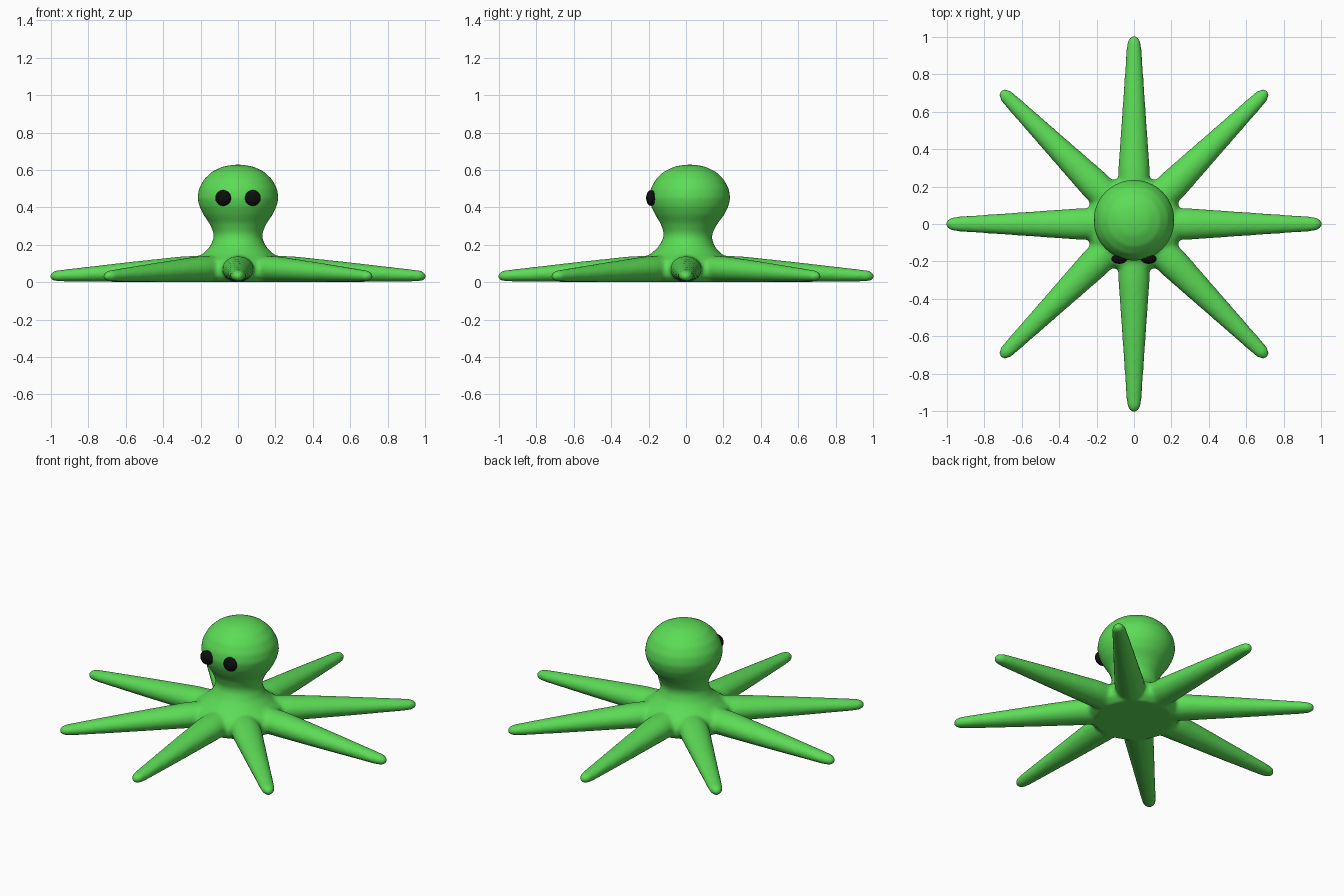
import bpy, bmesh, math
from mathutils import Matrix, Vector

if "Cube" in bpy.data.objects:
    bpy.data.objects.remove(bpy.data.objects["Cube"], do_unlink=True)


def make_material(name, colour):
    mat = bpy.data.materials.new(name)
    mat.use_nodes = True
    mat.diffuse_color = colour
    node = next(n for n in mat.node_tree.nodes if n.type == 'BSDF_PRINCIPLED')
    node.inputs["Base Color"].default_value = colour
    return mat


def make_object(name, bm, mat):
    bmesh.ops.recalc_face_normals(bm, faces=bm.faces)
    for f in bm.faces:
        f.smooth = True
    mesh = bpy.data.meshes.new(name)
    bm.to_mesh(mesh)
    bm.free()
    mesh.materials.append(mat)
    obj = bpy.data.objects.new(name, mesh)
    bpy.context.collection.objects.link(obj)
    return obj


def loft(bm, rings):
    """Skin a closed tube through rings of points and cap both ends."""
    loops = [[bm.verts.new(p) for p in ring] for ring in rings]
    n = len(loops[0])
    for a, b in zip(loops, loops[1:]):
        for i in range(n):
            bm.faces.new((a[i], a[(i + 1) % n], b[(i + 1) % n], b[i]))
    bm.faces.new(loops[0])
    bm.faces.new(loops[-1])


def circle(n):
    return [(math.cos(math.tau * i / n), math.sin(math.tau * i / n)) for i in range(n)]


green = make_material("green skin", (0.107, 0.716, 0.093, 1))
black = make_material("eye black", (0.004, 0.004, 0.004, 1))

bm = bmesh.new()

# Hub, neck and head: radius and height, head leaning slightly back
profile = [(0.22, 0.0), (0.255, 0.03), (0.26, 0.07), (0.24, 0.115), (0.19, 0.15),
           (0.15, 0.19), (0.13, 0.235), (0.131, 0.265), (0.153, 0.315), (0.185, 0.36),
           (0.207, 0.405), (0.217, 0.45), (0.209, 0.5), (0.182, 0.55), (0.14, 0.59),
           (0.085, 0.617), (0.03, 0.628)]
rings = []
for r, z in profile:
    lean = 0.02 * min(1, max(0, (z - 0.15) / 0.2))
    rings.append([(r * c, r * s + lean, z) for c, s in circle(48)])
loft(bm, rings)

# Eight tapered arms: distance, half width, bottom, top
stations = [(0.0, 0.085, 0.0, 0.15), (0.3, 0.084, 0.0, 0.138), (0.6, 0.063, 0.0, 0.106),
            (0.93, 0.041, 0.003, 0.068), (0.972, 0.036, 0.005, 0.063),
            (0.994, 0.026, 0.01, 0.055), (1.006, 0.012, 0.02, 0.044)]
for k in range(8):
    turn = Matrix.Rotation(math.tau * k / 8, 3, 'Z')
    loft(bm, [[turn @ Vector((d, w * c, (lo + hi) / 2 + (hi - lo) / 2 * s))
               for c, s in circle(24)] for d, w, lo, hi in stations])

# Fuse the parts into one soft skin
body = make_object("body", bm, green)
fuse = body.modifiers.new("fuse", 'REMESH')
fuse.mode = 'VOXEL'
fuse.voxel_size = 0.01
fuse.use_smooth_shade = True
soften = body.modifiers.new("soften", 'SMOOTH')
soften.factor = 0.5
soften.iterations = 10

# Eyes: flattened balls set into the face
for side, x in (("left", 0.079), ("right", -0.079)):
    bm = bmesh.new()
    bmesh.ops.create_uvsphere(bm, u_segments=32, v_segments=16, radius=1)
    bmesh.ops.scale(bm, vec=(0.042, 0.026, 0.042), verts=bm.verts)
    eye = make_object(side + "_eye", bm, black)
    eye.location = (x, -0.187, 0.45)
